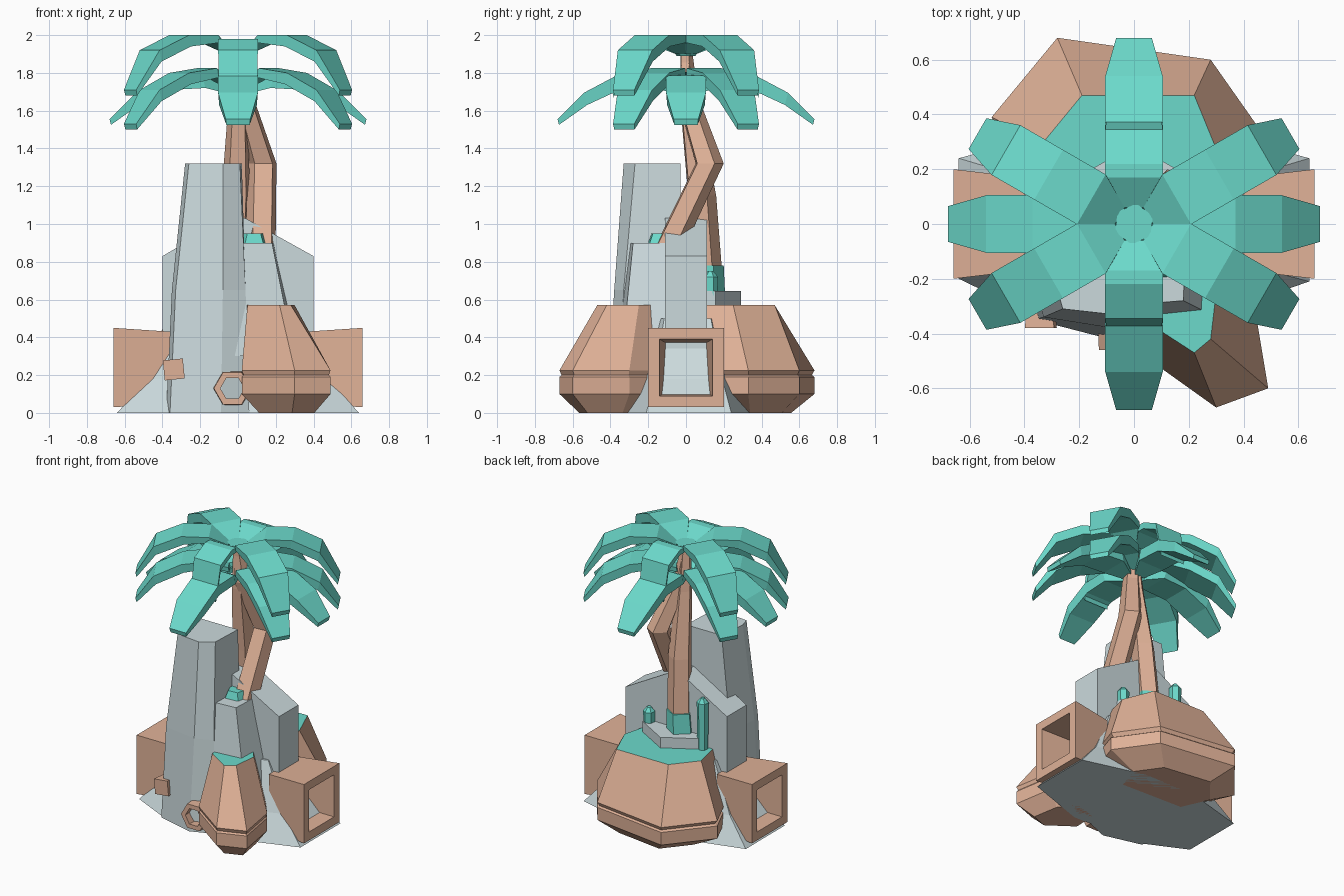
import bpy, bmesh
from math import cos, sin, pi, radians
from mathutils import Vector

if "Cube" in bpy.data.objects:
    bpy.data.objects.remove(bpy.data.objects["Cube"])


def material(name, c):
    m = bpy.data.materials.new(name)
    m.diffuse_color = (*c, 1)
    m.use_nodes = True
    m.node_tree.nodes["Principled BSDF"].inputs["Base Color"].default_value = m.diffuse_color
    return m


BROWN = material("clay", (0.74, 0.44, 0.31))
TEAL = material("teal", (0.15, 0.70, 0.60))
STONE = material("stone", (0.60, 0.70, 0.72))


def loft(name, rings, mat, cap_mat=None, closed=False):
    """Skin a list of equal-sized point rings; cap the ends or join them into a loop."""
    bm = bmesh.new()
    vs = [[bm.verts.new(p) for p in r] for r in rings]
    n = len(vs[0])
    pairs = list(zip(vs, vs[1:])) + ([(vs[-1], vs[0])] if closed else [])
    for a, b in pairs:
        for i in range(n):
            j = (i + 1) % n
            bm.faces.new((a[i], a[j], b[j], b[i]))
    cap = None
    if not closed:
        bm.faces.new(vs[0][::-1])
        cap = bm.faces.new(vs[-1])
    bmesh.ops.recalc_face_normals(bm, faces=bm.faces)
    if cap and cap_mat:
        cap.material_index = 1
    me = bpy.data.meshes.new(name)
    bm.to_mesh(me)
    bm.free()
    me.materials.append(mat)
    if cap_mat:
        me.materials.append(cap_mat)
    ob = bpy.data.objects.new(name, me)
    bpy.context.collection.objects.link(ob)
    return ob


def level(pts, z):
    return [(x, y, z) for x, y in pts]


def scaled(pts, s):
    cx = sum(p[0] for p in pts) / len(pts)
    cy = sum(p[1] for p in pts) / len(pts)
    return [(cx + (x - cx) * s, cy + (y - cy) * s) for x, y in pts]


def ngon(x, y, r, n, turn=0.0):
    return [(x + r * cos(turn + 2 * pi * i / n), y + r * sin(turn + 2 * pi * i / n)) for i in range(n)]


def rock(name, foot, top):
    """Clay boulder with a grooved waist and a grass cap."""
    rings = [level(scaled(foot, s), z) for s, z in
             ((0.62, 0), (1, 0.1), (1, 0.19), (0.96, 0.2), (1, 0.225))]
    return loft(name, rings + [level(top, 0.57)], BROWN, TEAL)


rock("back_rock",
     [(-.52, .39), (-.28, .68), (.28, .60), (.47, .33), (.38, .05), (-.38, .08)],
     [(-.33, .30), (-.19, .47), (.22, .47), (.31, .25), (.26, .05), (-.28, .08)])
rock("front_rock",
     [(.02, -.47), (.30, -.67), (.49, -.60), (.44, -.30), (.30, -.12), (.03, -.2)],
     [(.05, -.36), (.22, -.47), (.28, -.42), (.30, -.25), (.2, -.12), (.04, -.18)])

# Stone mound, tower, step, gabled wall and rear platform
mound = [(.64, -.21), (.64, .24), (.2, .36), (-.2, .36), (-.64, .24), (-.64, -.2), (-.35, -.34), (.2, -.36)]
loft("stone_mound", [level(mound, 0), level([(x * .75, y * .8) for x, y in mound], .18),
                     level([(x * .5, y * .55) for x, y in mound], .5)], STONE)
loft("stone_tower",
     [level([(-.38, -.28), (-.36, -.35), (-.09, -.42), (.06, -.36), (.06, -.03), (-.36, -.03)], 0),
      level([(-.35, -.27), (-.33, -.34), (-.08, -.38), (.04, -.33), (.04, -.03), (-.33, -.03)], .65),
      level([(-.28, -.24), (-.26, -.31), (-.08, -.33), (.01, -.27), (.02, -.03), (-.26, -.03)], 1.32)], STONE)
loft("stone_step",
     [level([(-.08, -.38), (.30, -.34), (.33, -.05), (-.08, -.05)], .3),
      level([(-.07, -.30), (.18, -.28), (.19, -.05), (-.07, -.05)], .9)], STONE)
gable = [(-.4, .1), (-.4, .83), (-.04, 1.04), (.04, 1.03), (.4, .83), (.4, .1)]
loft("gabled_wall", [[(x, y, z) for x, z in gable] for y in (-.11, .11)], STONE)
hexagon = ngon(0, .02, .27, 6, pi / 6)
loft("rear_platform", [level(hexagon, .4), level(hexagon, .645)], STONE)


def frame(name, inner, outer, wall, place, n, turn=pi / 4):
    """Open flared tube: inner/outer are (depth, half_u, half_v)."""
    def ring(d, u, v):
        k = 1 / cos(pi / n)
        return [place(d, u * k * cos(turn + 2 * pi * i / n), v * k * sin(turn + 2 * pi * i / n)) for i in range(n)]
    (d0, u0, v0), (d1, u1, v1) = inner, outer
    return loft(name, [ring(d0, u0, v0), ring(d1, u1, v1),
                       ring(d1, u1 - wall, v1 - wall), ring(d0, u0 - wall, v0 - wall)], BROWN, closed=True)


# Flared window boxes on both sides
for s, label in ((1, "right"), (-1, "left")):
    frame(label + "_window_box", (.36, .165, .19), (.66, .2, .21), .06,
          lambda d, u, v, s=s: (s * d, u, .24 + v), 4)

# Hexagonal port and small lantern on the front
frame("hex_port", (.33, .09, .09), (.46, .085, .085), .03,
      lambda d, u, v: (-.03 + u, -d, .13 + v), 6, turn=0)
loft("small_lantern", [[(-.34 + a, y, .23 + b) for a, b in ngon(0, 0, r, 4, pi / 4 + .1)]
                       for y, r in ((-.25, .065), (-.38, .075))], BROWN)


def trunk(name, path, mat=BROWN, n=5):
    return loft(name, [level(ngon(x, y, r, n, .4), z) for x, y, z, r in path], mat)


# Two bent trunks, their grass sleeves and teal shoots
trunk("leaning_trunk", [(.12, -.12, .82, .085), (.13, .12, 1.32, .08), (.03, .01, 1.66, .06), (0, 0, 1.88, .03)])
trunk("upright_trunk", [(-.03, .11, .7, .085), (-.01, .08, 1.15, .08), (0, .02, 1.6, .055), (0, 0, 1.9, .035)])
trunk("trunk_sleeve", [(-.04, .11, .57, .1), (-.03, .11, .78, .09)], TEAL)
trunk("step_grass", [(.08, -.13, .88, .09), (.08, -.13, .95, .06)], TEAL)
for i, (x, y, top) in enumerate(((-.23, .14, .93), (.2, .13, .75))):
    trunk(f"shoot_{i + 1}", [(x, y, .57, .035), (x, y, top - .03, .04), (x, y, top, .015)], TEAL, 6)


def leaf(name, angle, path):
    """Broad drooping leaf; path rows are (radius, height, half width, thickness)."""
    a = radians(angle)
    out, side = Vector((cos(a), sin(a), 0)), Vector((-sin(a), cos(a), 0))
    rings = []
    for r, z, w, t in path:
        c = out * r + Vector((0, 0, z))
        low = c - out * t * .25 - Vector((0, 0, t))
        rings.append([c + side * w, c - side * w, low - side * w * .95, low + side * w * .95])
    return loft(name, rings, TEAL)


# Palm crown: lower ring of eight, upper ring of six, closed centre
cardinal = [(.06, 1.72, .04, .03), (.19, 1.79, .105, .07), (.37, 1.785, .105, .075), (.54, 1.695, .105, .065), (.68, 1.555, .065, .03)]
low_diag = [(.06, 1.76, .04, .03), (.19, 1.825, .105, .05), (.36, 1.80, .105, .06), (.54, 1.71, .105, .06), (.66, 1.53, .065, .03)]
top_diag = [(.06, 1.92, .035, .02), (.18, 2.0, .105, .04), (.36, 2.0, .105, .06), (.54, 1.92, .105, .06), (.66, 1.71, .065, .03)]
top_short = [(.06, 1.92, .035, .02), (.17, 1.98, .105, .04), (.22, 1.98, .105, .04), (.345, 1.92, .105, .04), (.39, 1.70, .1, .03)]
for k in range(4):
    leaf(f"lower_leaf_{k + 1}", 90 * k, cardinal)
for k, ang in enumerate((30, 150, 210, 330)):
    leaf(f"lower_side_leaf_{k + 1}", ang, low_diag)
    leaf(f"upper_leaf_{k + 1}", ang, top_diag)
for k, ang in enumerate((90, 270)):
    leaf(f"upper_short_leaf_{k + 1}", ang, top_short)
trunk("crown_cap", [(0, 0, 1.89, .05), (0, 0, 1.925, .075)], TEAL, 6)
